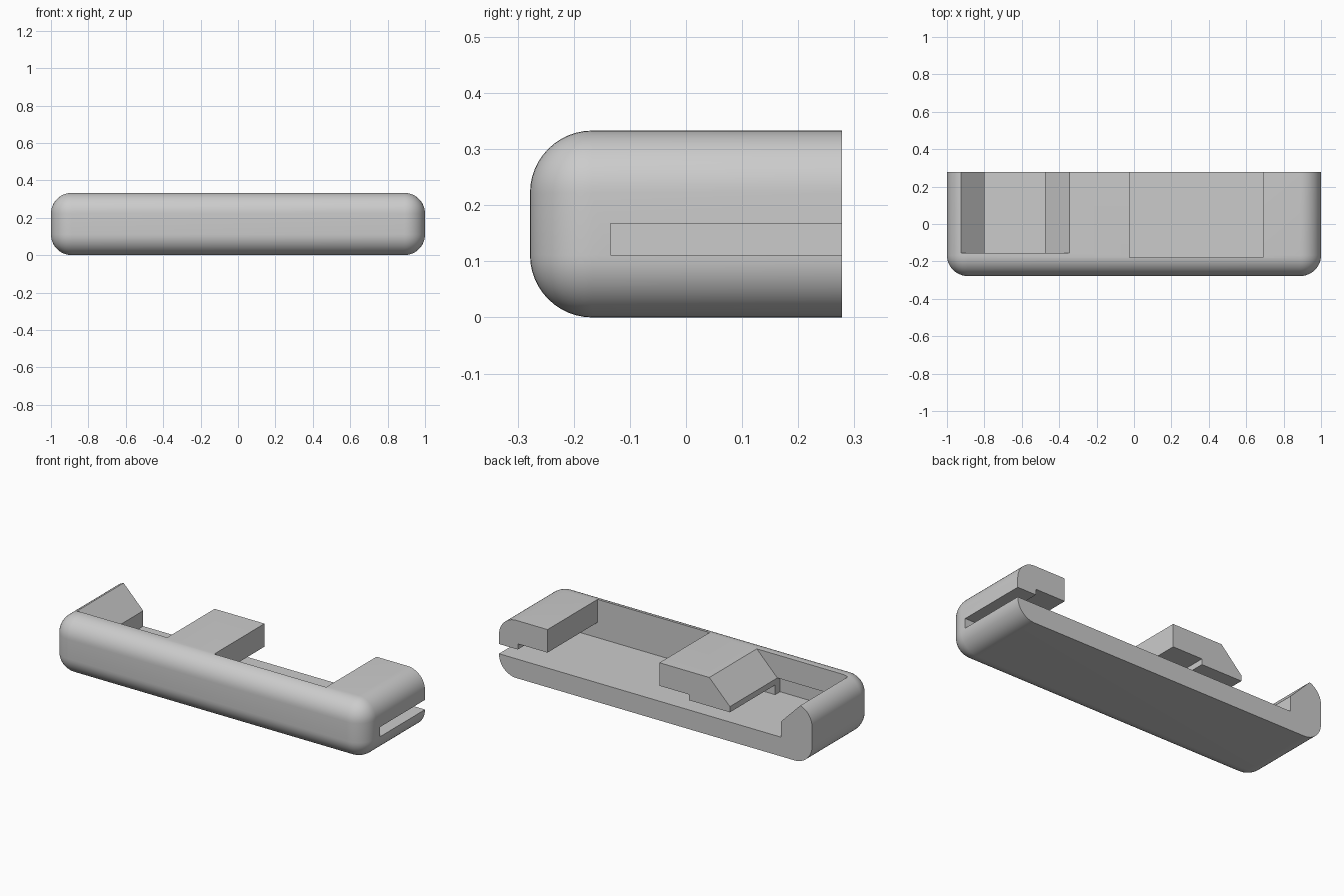
import bpy
import bmesh
from mathutils import Vector

if "Cube" in bpy.data.objects:
    bpy.data.objects.remove(bpy.data.objects["Cube"])

BACK = 0.278
HEIGHT = 0.333
FLOOR = 0.111
LIP = 0.167
RECESS = 0.2
BEYOND = 0.5


def add_object(name, bm):
    bmesh.ops.recalc_face_normals(bm, faces=bm.faces)
    mesh = bpy.data.meshes.new(name)
    bm.to_mesh(mesh)
    bm.free()
    obj = bpy.data.objects.new(name, mesh)
    bpy.context.collection.objects.link(obj)
    return obj


def prism(name, outline, front):
    """Extrude an x-z outline from the front depth out past the open back."""
    bm = bmesh.new()
    face = bm.faces.new([bm.verts.new((x, front, z)) for x, z in outline])
    grown = bmesh.ops.extrude_face_region(bm, geom=[face])["geom"]
    verts = [g for g in grown if isinstance(g, bmesh.types.BMVert)]
    bmesh.ops.translate(bm, verts=verts, vec=(0, BEYOND - front, 0))
    return add_object(name, bm)


def block(name, x0, x1, top, front):
    return prism(name, [(x0, FLOOR), (x1, FLOOR), (x1, top), (x0, top)], front)


# Rounded body, sliced flat at the open back
bm = bmesh.new()
bmesh.ops.create_cube(bm, size=1)
bmesh.ops.scale(bm, vec=(2, 1, HEIGHT), verts=bm.verts)
bmesh.ops.translate(bm, vec=(0, 0.5 - BACK, HEIGHT / 2), verts=bm.verts)
bmesh.ops.bevel(bm, geom=bm.edges[:], offset=0.111, segments=12,
                profile=0.5, affect='EDGES')
cut = bmesh.ops.bisect_plane(bm, geom=bm.verts[:] + bm.edges[:] + bm.faces[:],
                             plane_co=Vector((0, BACK, 0)),
                             plane_no=Vector((0, 1, 0)), clear_outer=True)
rim = [g for g in cut["geom_cut"] if isinstance(g, bmesh.types.BMEdge)]
bmesh.ops.contextual_create(bm, geom=rim)
body = add_object("holder_body", bm)

# Slot, hooked recess, window and dovetail cutters
cutters = [
    block("side_slot", -0.8, 1.2, LIP, -0.135),
    block("hooked_recess", -0.215, 0.88, RECESS, -0.18),
    block("window", -0.025, 0.69, BEYOND, -0.18),
    block("dovetail_base", -0.8, -0.475, RECESS, -0.18),
    prism("dovetail_slopes", [(-0.8, RECESS - 0.001), (-0.475, RECESS - 0.001),
                              (-0.475, RECESS), (-0.245, 0.433),
                              (-1.03, 0.433), (-0.8, RECESS)], -0.155),
]
for cutter in cutters:
    cutter.hide_render = True
    mod = body.modifiers.new(cutter.name, 'BOOLEAN')
    mod.operation = 'DIFFERENCE'
    mod.solver = 'EXACT'
    mod.object = cutter

# Bake the cuts and drop the cutters
graph = bpy.context.evaluated_depsgraph_get()
carved = bpy.data.meshes.new_from_object(body.evaluated_get(graph))
body.modifiers.clear()
body.data = carved
for cutter in cutters:
    bpy.data.objects.remove(cutter)

# Plain grey
grey = bpy.data.materials.new("plain_grey")
grey.use_nodes = True
colour = (0.6, 0.6, 0.6, 1)
grey.diffuse_color = colour
grey.node_tree.nodes["Principled BSDF"].inputs["Base Color"].default_value = colour
body.data.materials.clear()
body.data.materials.append(grey)

bpy.ops.object.select_all(action='DESELECT')
body.select_set(True)
bpy.context.view_layer.objects.active = body
bpy.ops.object.shade_smooth_by_angle(angle=0.5)
